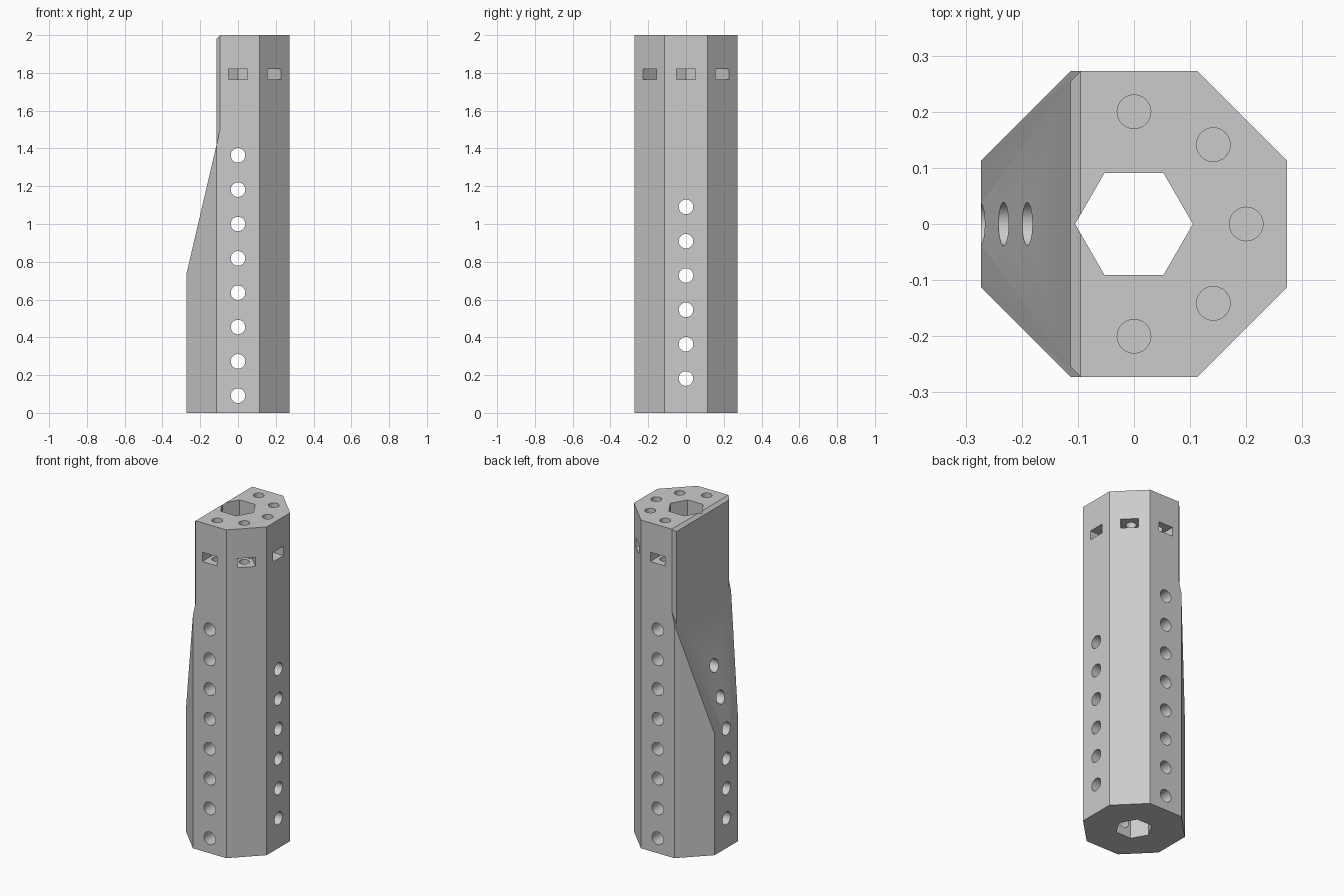
import bpy, bmesh
from math import pi, sin, cos, radians
from mathutils import Matrix, Vector

if "Cube" in bpy.data.objects:
    bpy.data.objects.remove(bpy.data.objects["Cube"])

APOTHEM = 0.2725      # octagon centre to flat
FLAT = -0.113         # cut-away wall position
BEVEL = 0.018
PITCH = 0.1818


def add_prism(bm, points, z0, z1):
    """Extrude a closed xy outline from z0 to z1."""
    face = bm.faces.new([bm.verts.new((x, y, z0)) for x, y in points])
    top = bmesh.ops.extrude_face_region(bm, geom=[face])["geom"]
    verts = [v for v in top if isinstance(v, bmesh.types.BMVert)]
    bmesh.ops.translate(bm, vec=(0, 0, z1 - z0), verts=verts)


def ngon(sides, radius, centre=(0, 0), turn=0.0):
    return [(centre[0] + radius * cos(turn + 2 * pi * i / sides),
             centre[1] + radius * sin(turn + 2 * pi * i / sides)) for i in range(sides)]


def trim(bm, point, normal):
    """Cut away everything on the normal's side and cap the opening."""
    cut = bmesh.ops.bisect_plane(bm, geom=bm.verts[:] + bm.edges[:] + bm.faces[:],
                                 plane_co=point, plane_no=normal, clear_outer=True)
    edges = [e for e in cut["geom_cut"] if isinstance(e, bmesh.types.BMEdge)]
    bmesh.ops.contextual_create(bm, geom=edges)


def make(name, bm):
    bmesh.ops.recalc_face_normals(bm, faces=bm.faces[:])
    mesh = bpy.data.meshes.new(name)
    bm.to_mesh(mesh)
    bm.free()
    obj = bpy.data.objects.new(name, mesh)
    bpy.context.collection.objects.link(obj)
    return obj


def carve(body, bm, name):
    cutter = make(name, bm)
    cutter.hide_render = True
    mod = body.modifiers.new(name, "BOOLEAN")
    mod.operation = "DIFFERENCE"
    mod.solver = "EXACT"
    mod.object = cutter
    bpy.context.view_layer.update()
    graph = bpy.context.evaluated_depsgraph_get()
    mesh = bpy.data.meshes.new_from_object(body.evaluated_get(graph))
    body.modifiers.clear()
    body.data = mesh
    bpy.data.objects.remove(cutter)


# Octagonal column, with the top edge of the cut-away wall bevelled
bm = bmesh.new()
add_prism(bm, ngon(8, APOTHEM / cos(pi / 8), turn=pi / 8), 0, 2)
trim(bm, (FLAT + BEVEL, 0, 2), (-1, 0, 1))
body = make("octagonal_column", bm)

# Cut-away wall with bevelled sides, ending in a slope
bm = bmesh.new()
inner = APOTHEM - BEVEL
add_prism(bm, [(-0.4, -0.4), (FLAT + 0.04, -inner - 0.04), (FLAT, -inner),
               (FLAT, inner), (FLAT + 0.04, inner + 0.04), (-0.4, 0.4)], 0, 2.1)
low, high = Vector((-APOTHEM, 0, 0.737)), Vector((FLAT + BEVEL, 0, 1.5))
run = high - low
trim(bm, low, (run.z, 0, -run.x))
carve(body, bm, "cutaway")

# Hexagonal bore
bm = bmesh.new()
add_prism(bm, ngon(6, 0.105), -0.1, 2.1)
carve(body, bm, "bore")

# Cross holes, alternating between the two axes
bm = bmesh.new()
for count, start, axis in ((8, PITCH / 2, "X"), (6, PITCH, "Y")):
    for i in range(count):
        place = (Matrix.Translation((0, 0, start + PITCH * i))
                 @ Matrix.Rotation(pi / 2, 4, axis))
        bmesh.ops.create_cone(bm, cap_ends=True, segments=40, radius1=0.0385,
                              radius2=0.0385, depth=0.8, matrix=place)
carve(body, bm, "cross_holes")

# Bolt holes in the top, and nut slots that open outward with a pointed inner end
bolts, slots = bmesh.new(), bmesh.new()
for a in (-90, -45, 0, 45, 90):
    angle = radians(a)
    centre = (0.2 * cos(angle), 0.2 * sin(angle))
    add_prism(bolts, ngon(32, 0.03, centre), 1.636, 2.1)
    outline = [(0.142, 0), (0.171, -0.05), (0.32, -0.05), (0.32, 0.05), (0.171, 0.05)]
    add_prism(slots, [(x * cos(angle) - y * sin(angle), x * sin(angle) + y * cos(angle))
                      for x, y in outline], 1.764, 1.82)
carve(body, bolts, "bolt_holes")
carve(body, slots, "nut_slots")

# Plain grey plastic
grey = bpy.data.materials.new("grey plastic")
grey.use_nodes = True
colour = (0.6, 0.6, 0.6, 1)
grey.diffuse_color = colour
grey.node_tree.nodes["Principled BSDF"].inputs["Base Color"].default_value = colour
body.data.materials.clear()
body.data.materials.append(grey)
for poly in body.data.polygons:
    poly.material_index = 0

bpy.ops.object.select_all(action="DESELECT")
body.select_set(True)
bpy.context.view_layer.objects.active = body
bpy.ops.object.shade_smooth_by_angle(angle=radians(30))
